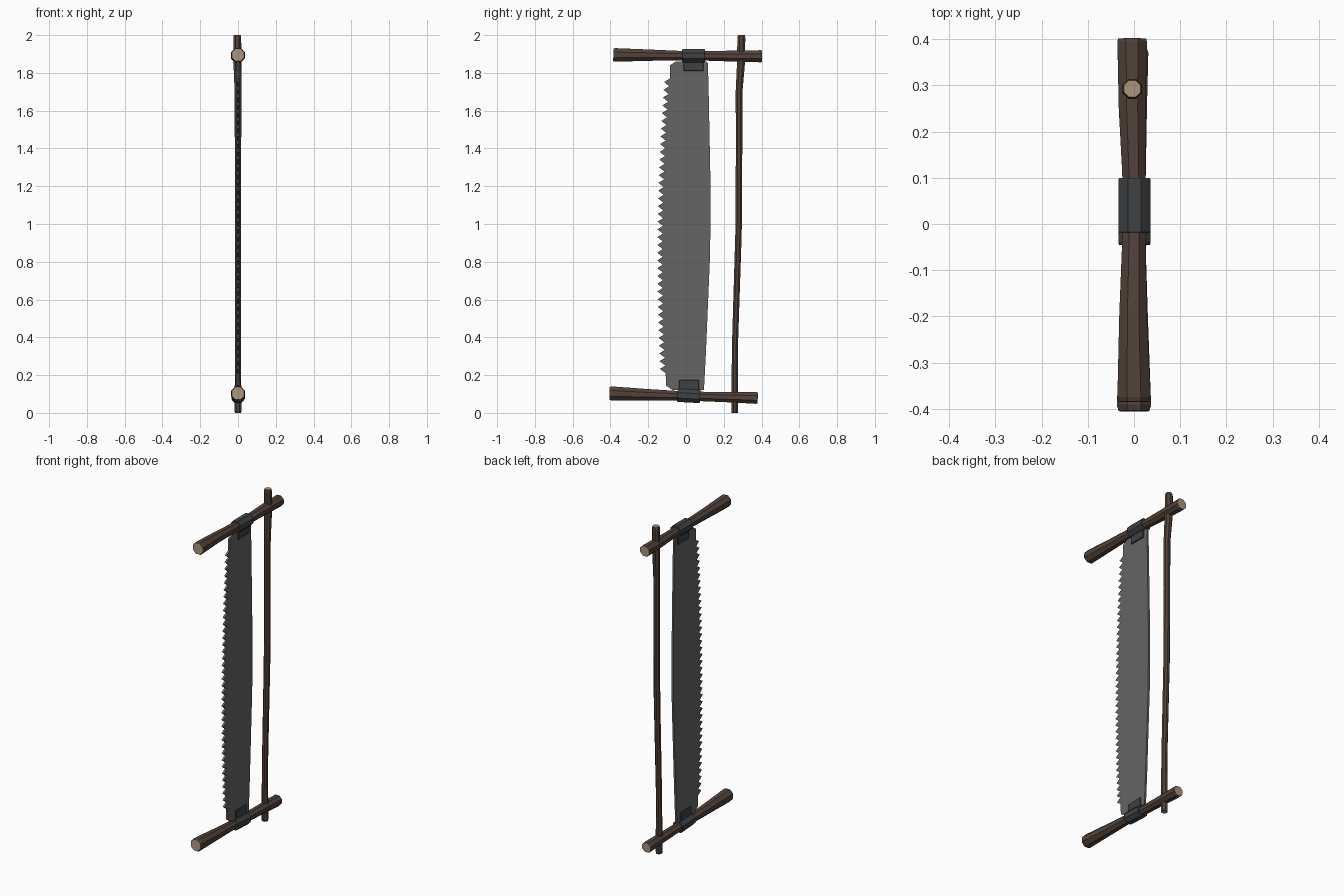
import bpy, bmesh, math
from mathutils import Vector

if "Cube" in bpy.data.objects:
    bpy.data.objects.remove(bpy.data.objects["Cube"], do_unlink=True)


def material(name, rgb):
    m = bpy.data.materials.new(name)
    m.use_nodes = True
    m.diffuse_color = (*rgb, 1)
    m.node_tree.nodes["Principled BSDF"].inputs["Base Color"].default_value = (*rgb, 1)
    return m


WOOD = material("dark_wood", (0.085, 0.056, 0.042))
CUT = material("cut_wood", (0.40, 0.30, 0.20))
STEEL = material("blade_steel", (0.13, 0.13, 0.13))
IRON = material("dark_iron", (0.05, 0.052, 0.056))


def finish(name, bm, mats):
    bmesh.ops.recalc_face_normals(bm, faces=bm.faces)
    mesh = bpy.data.meshes.new(name)
    bm.to_mesh(mesh)
    bm.free()
    for m in mats:
        mesh.materials.append(m)
    obj = bpy.data.objects.new(name, mesh)
    bpy.context.collection.objects.link(obj)
    return obj


def pole(name, path, mats, sides=8):
    """Faceted bar through (x, y, z, half width) stations; end caps take the last material."""
    bm = bmesh.new()
    pts = [Vector(p[:3]) for p in path]
    across = Vector((1, 0, 0))
    up = (pts[-1] - pts[0]).normalized().cross(across)
    rings = []
    for c, p in zip(pts, path):
        r = p[3] / math.cos(math.pi / sides)
        angles = [math.tau * (i + 0.5) / sides for i in range(sides)]
        rings.append([bm.verts.new(c + r * (across * math.cos(a) + up * math.sin(a)))
                      for a in angles])
    for a, b in zip(rings, rings[1:]):
        for i in range(sides):
            j = (i + 1) % sides
            bm.faces.new((a[i], a[j], b[j], b[i]))
    for ring in (rings[0], rings[-1]):
        bm.faces.new(ring).material_index = len(mats) - 1
    return finish(name, bm, mats)


def slab(name, outline, half, mat):
    """Flat plate from a (y, z) outline, centred on x = 0."""
    bm = bmesh.new()
    face = bm.faces.new([bm.verts.new((-half, y, z)) for y, z in outline])
    new = bmesh.ops.extrude_face_region(bm, geom=[face])["geom"]
    bmesh.ops.translate(bm, verts=[v for v in new if isinstance(v, bmesh.types.BMVert)],
                        vec=(2 * half, 0, 0))
    return finish(name, bm, [mat])


# Flared grips with a slight chamfer at each end
pole("top_handle", [(0, -0.385, 1.895, 0.033), (0, -0.375, 1.895, 0.036),
                    (-0.002, -0.2, 1.894, 0.030), (0, -0.02, 1.891, 0.025),
                    (0, 0.1, 1.89, 0.025), (-0.004, 0.25, 1.889, 0.029),
                    (-0.004, 0.395, 1.888, 0.032), (-0.004, 0.402, 1.888, 0.030)], [WOOD, CUT])
pole("bottom_handle", [(0, -0.405, 0.103, 0.033), (0, -0.392, 0.103, 0.037),
                       (0, -0.2, 0.096, 0.030), (0, -0.04, 0.091, 0.025),
                       (0, 0.08, 0.087, 0.025), (0, 0.25, 0.083, 0.028),
                       (0, 0.37, 0.079, 0.031), (0, 0.38, 0.079, 0.028)], [WOOD, CUT])

# Slightly crooked stretcher pole behind the blade
pole("stretcher", [(0, 0.258, 0, 0.016), (0, 0.258, 0.01, 0.018), (0, 0.259, 0.35, 0.016),
                   (0, 0.278, 0.95, 0.017), (0, 0.281, 1.4, 0.017), (0, 0.281, 1.7, 0.018),
                   (-0.003, 0.291, 1.85, 0.021), (-0.004, 0.293, 1.985, 0.021),
                   (-0.004, 0.293, 2.0, 0.018)], [WOOD, CUT])

# Blade: bowed back, toothed front edge
back = [(0.095, 0.12), (0.106, 0.33), (0.128, 0.85), (0.130, 1.2), (0.12, 1.7), (0.116, 1.85),
        (0.108, 1.86)]
outline = back + [(-0.055, 1.86), (-0.085, 1.84)]
TEETH, TOP, BOTTOM = 38, 1.77, 0.21
pitch = (TOP - BOTTOM) / TEETH


def front_edge(z):
    t = (z - BOTTOM) / (TOP - BOTTOM)
    return -0.108 + 0.022 * t - 0.10 * t * (1 - t)


for i in range(TEETH):
    z = TOP - i * pitch
    outline.append((front_edge(z), z))
    tip = z - pitch * 0.45
    outline.append((front_edge(tip) - 0.029, tip))
outline += [(front_edge(BOTTOM), BOTTOM), (-0.105, 0.145), (-0.07, 0.12)]
slab("blade", outline, 0.006, STEEL)

# Iron collars round the grips, with straps over the blade ends
for end, y, z, tilt, strap in (("top", 0.04, 1.891, 0, (1.81, 1.87)),
                               ("bottom", 0.015, 0.090, -0.003, (0.11, 0.175))):
    pole(end + "_collar", [(0.001, y - 0.06, z - tilt, 0.033), (0.001, y - 0.055, z - tilt, 0.035),
                           (0.001, y + 0.055, z + tilt, 0.035), (0.001, y + 0.06, z + tilt, 0.033)],
         [IRON])
    lo, hi = strap
    plate = slab(end + "_strap", [(y - 0.053, lo), (y + 0.053, lo), (y + 0.053, hi),
                                  (y - 0.053, hi)], 0.013, IRON)
    bevel = plate.modifiers.new("soft_edge", "BEVEL")
    bevel.width, bevel.segments = 0.003, 1
